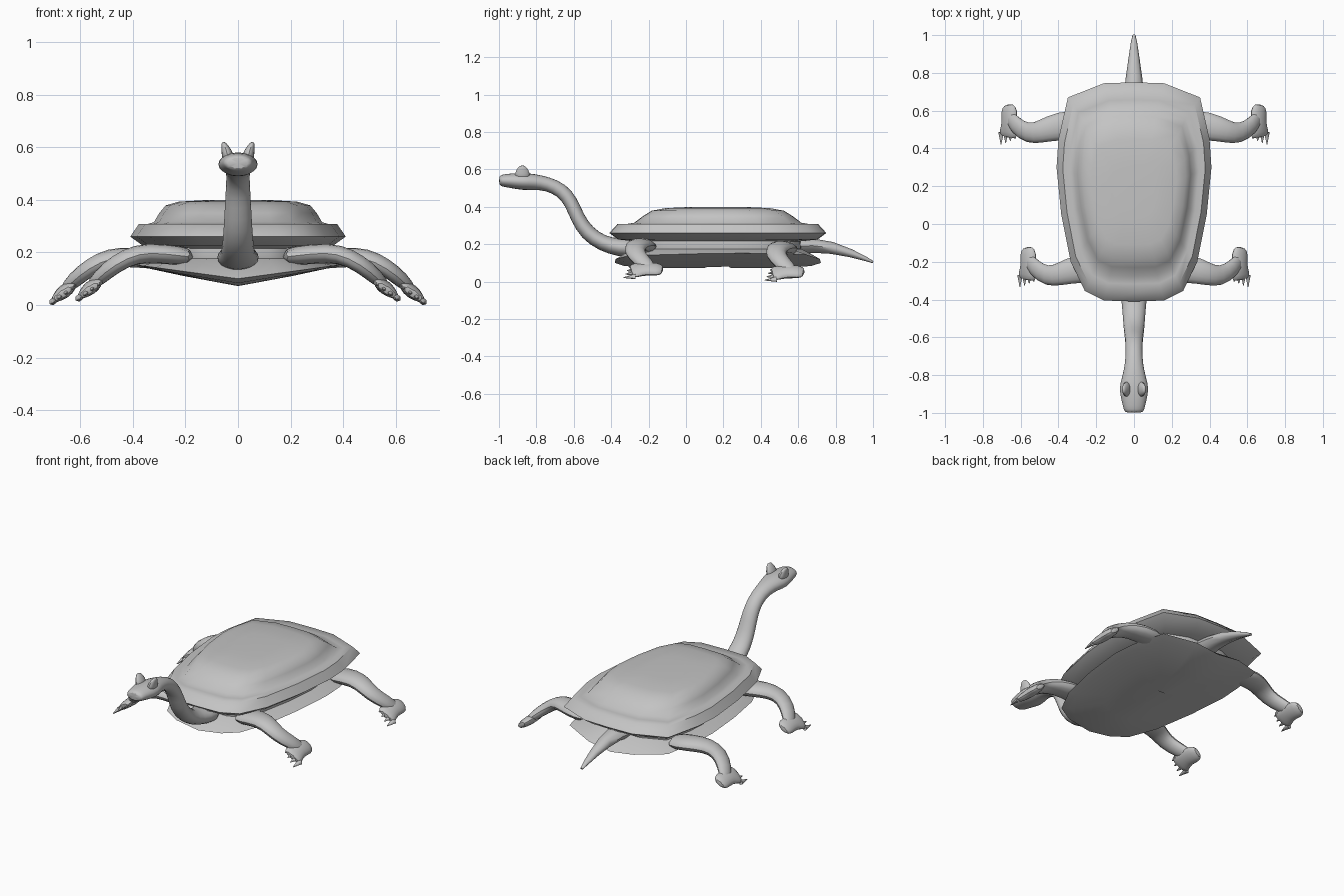
import bpy, bmesh, math
from mathutils import Vector

if "Cube" in bpy.data.objects:
    bpy.data.objects.remove(bpy.data.objects["Cube"])

GREY = (0.55, 0.55, 0.55, 1)
grey = bpy.data.materials.new("plain_grey")
grey.use_nodes = True
grey.diffuse_color = GREY
grey.node_tree.nodes["Principled BSDF"].inputs["Base Color"].default_value = GREY


def loft(name, rings, angle=60, mirror=False, subdiv=0):
    """Skin a list of equal-length rings, capping both ends."""
    bm = bmesh.new()
    rows = [[bm.verts.new(p) for p in ring] for ring in rings]
    n = len(rows[0])
    for a, b in zip(rows, rows[1:]):
        for i in range(n):
            j = (i + 1) % n
            bm.faces.new((a[i], a[j], b[j], b[i]))
    bm.faces.new(rows[0][::-1])
    bm.faces.new(rows[-1])
    bmesh.ops.recalc_face_normals(bm, faces=bm.faces)
    mesh = bpy.data.meshes.new(name)
    bm.to_mesh(mesh)
    bm.free()
    mesh.materials.append(grey)
    obj = bpy.data.objects.new(name, mesh)
    bpy.context.collection.objects.link(obj)
    bpy.ops.object.select_all(action='DESELECT')
    obj.select_set(True)
    bpy.context.view_layer.objects.active = obj
    bpy.ops.object.shade_smooth_by_angle(angle=math.radians(angle))
    if mirror:
        obj.modifiers.new("Mirror", 'MIRROR').use_mirror_merge = False
    if subdiv:
        obj.modifiers.new("Smooth", 'SUBSURF').levels = subdiv
        obj.modifiers["Smooth"].render_levels = subdiv
    return obj


def tube(name, sections, side, sides=8, offset=(0, 0, 0), **kw):
    """Elliptical tube; each section is x, y, z, half width, half height."""
    off = Vector(offset)
    pts = [Vector(s[:3]) + off for s in sections]
    rings = []
    for i, s in enumerate(sections):
        t = (pts[min(i + 1, len(pts) - 1)] - pts[max(i - 1, 0)]).normalized()
        u = Vector(side)
        u = (u - t * u.dot(t)).normalized()
        v = t.cross(u)
        rings.append([pts[i] + u * s[3] * math.cos(a) + v * s[4] * math.sin(a)
                      for a in (math.tau * k / sides for k in range(sides))])
    return loft(name, rings, **kw)


# Shell outline, right half from front to back, then mirrored
half = [(0, -.41), (.16, -.405), (.26, -.355), (.335, -.2), (.385, .05), (.41, .3),
        (.40, .45), (.35, .67), (.16, .745), (0, .75)]
outline = half + [(-x, y) for x, y in half[-2:0:-1]]
MID = 0.17


def ring(sx, sy, z, keel=0):
    return [(x * sx, MID + (y - MID) * sy, z + keel * abs(x * sx)) for x, y in outline]


# Upper shell: underside, rim, step, dome
loft("upper_shell", [
    ring(.6, .68, .21), ring(.88, .92, .225), ring(1, 1, .26), ring(.92, .925, .308),
    ring(.84, .84, .308), ring(.78, .77, .315), ring(.73, .69, .35), ring(.67, .61, .379),
    ring(.55, .48, .393), ring(.3, .25, .399)], angle=48)

# Body between the two shells
loft("body", [ring(.7, .74, .14), ring(.74, .77, .18), ring(.72, .76, .23)])

# Lower shell: a keeled plate with a flared edge
loft("lower_shell", [
    ring(.5, .6, .19), ring(.74, .78, .175), ring(.94, .95, .10, .135),
    ring(.85, .86, .083, .165), ring(.5, .5, .073, .18), ring(.12, .12, .072, .18)], angle=50)

# Neck and head
tube("neck_and_head", [
    (0, -.25, .18, .10, .06), (0, -.36, .18, .075, .05), (0, -.45, .205, .066, .045),
    (0, -.53, .26, .06, .045), (0, -.58, .34, .055, .04), (0, -.615, .43, .05, .04),
    (0, -.665, .49, .046, .042), (0, -.74, .523, .05, .04), (0, -.81, .533, .066, .045),
    (0, -.87, .535, .086, .05), (0, -.94, .54, .068, .041), (0, -.985, .54, .058, .034),
    (0, -1.0, .54, .048, .025)], (1, 0, 0), sides=10, subdiv=1)

# Raised brow over each eye
tube("brows", [
    (.034, -.875, .545, .05, .03), (.043, -.875, .585, .043, .022),
    (.054, -.875, .612, .025, .012), (.057, -.875, .62, .012, .005)],
    (0, 1, 0), mirror=True, subdiv=1)

# Tail
tube("tail", [
    (0, .55, .19, .08, .05), (0, .68, .192, .055, .038), (0, .78, .18, .043, .032),
    (0, .88, .152, .029, .022), (0, .96, .122, .017, .012), (0, 1.0, .104, .008, .006)],
    (1, 0, 0))

# Legs, feet and claws; the back pair repeats the front pair further out
SLANT = Vector((.8, 0, -.6))
for place, off in (("front", (0, 0, 0)), ("back", (.1, .755, -.014))):
    tube(place + "_legs", [
        (.16, -.23, .18, .09, .04), (.30, -.235, .197, .083, .042),
        (.39, -.265, .195, .066, .04), (.46, -.28, .16, .06, .037),
        (.525, -.235, .108, .05, .034), (.565, -.18, .065, .04, .02)],
        (0, 1, 0), offset=off, mirror=True, subdiv=1)
    tube(place + "_feet", [
        (.565, -.12, .062, .035, .014), (.56, -.155, .066, .058, .027),
        (.558, -.22, .068, .05, .03), (.565, -.27, .06, .064, .024),
        (.567, -.298, .055, .06, .016)],
        SLANT, offset=off, mirror=True, subdiv=1)
    for n in range(4):
        t = (n - 1.5) / 1.5
        c = Vector((.567, -.27, .055)) + SLANT * .046 * t
        tip = c + Vector((0, -.05 - .014 * t, -.006))
        tube(f"{place}_claws_{n + 1}", [(*c, .017, .014), (*tip, .002, .002)],
             SLANT, sides=6, offset=off, mirror=True)
